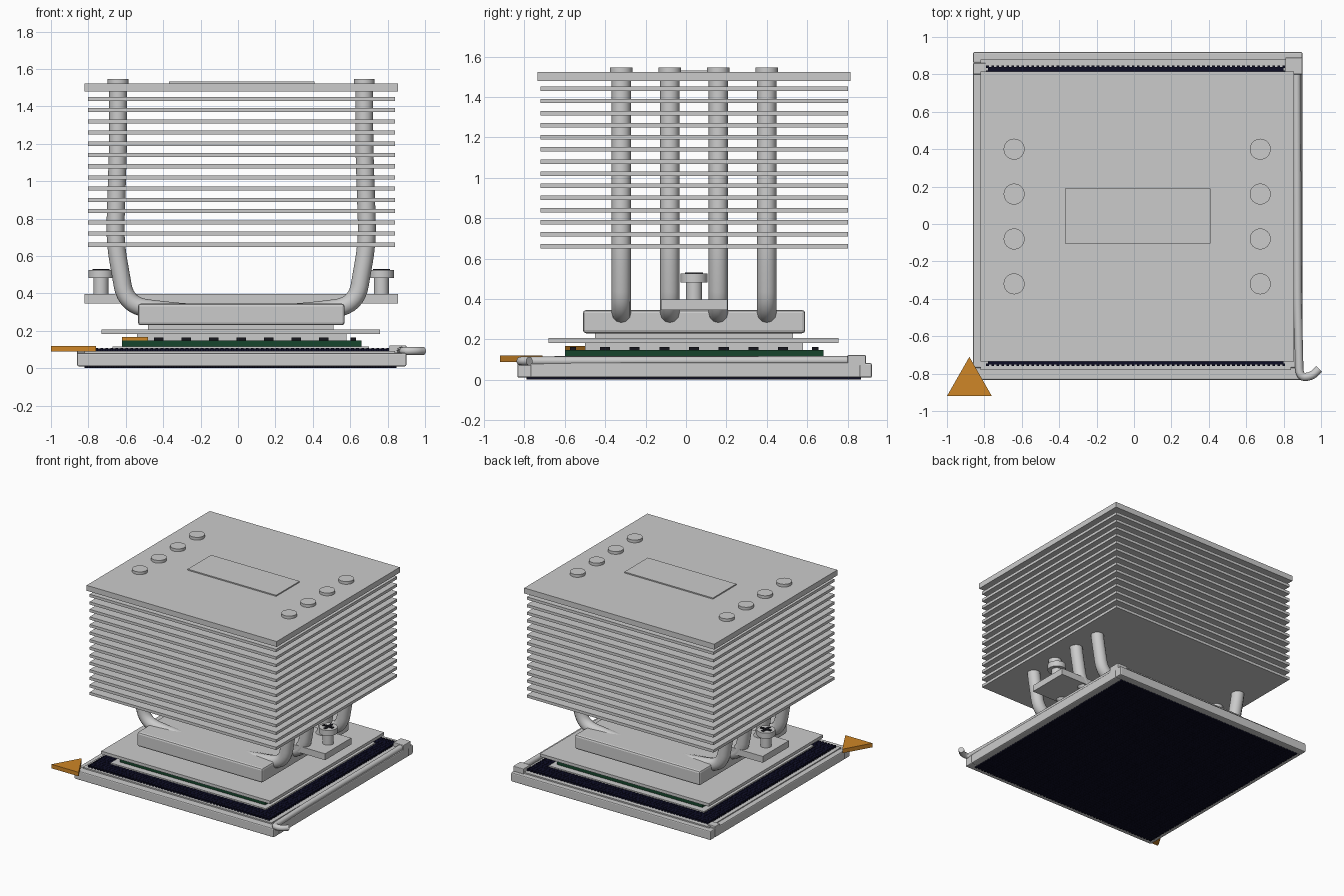
import bpy, bmesh, math
from mathutils import Vector

if "Cube" in bpy.data.objects:
    bpy.data.objects.remove(bpy.data.objects["Cube"])


def material(name, rgb):
    m = bpy.data.materials.new(name)
    m.use_nodes = True
    m.diffuse_color = (*rgb, 1)
    m.node_tree.nodes["Principled BSDF"].inputs["Base Color"].default_value = (*rgb, 1)
    return m


METAL = material("light grey metal", (0.6, 0.6, 0.6))
NAVY = material("dark navy contacts", (0.004, 0.004, 0.018))
GOLD = material("gold", (0.62, 0.24, 0.02))
GREEN = material("dark green board", (0.008, 0.06, 0.025))
BLACK = material("black", (0.008, 0.008, 0.012))


def finish(name, bm, mat, smooth=False):
    me = bpy.data.meshes.new(name)
    bmesh.ops.recalc_face_normals(bm, faces=bm.faces[:])
    bm.to_mesh(me)
    bm.free()
    ob = bpy.data.objects.new(name, me)
    bpy.context.collection.objects.link(ob)
    me.materials.append(mat)
    if smooth:
        bpy.ops.object.select_all(action="DESELECT")
        ob.select_set(True)
        bpy.context.view_layer.objects.active = ob
        bpy.ops.object.shade_smooth_by_angle(angle=math.radians(40))
    return ob


def box(name, x, y, z, mat=METAL, bevel=0):
    bm = bmesh.new()
    bmesh.ops.create_cube(bm, size=1)
    for v in bm.verts:
        v.co = [a + (b - a) * (c + 0.5) for (a, b), c in zip((x, y, z), v.co)]
    ob = finish(name, bm, mat)
    if bevel:
        mod = ob.modifiers.new("bevel", "BEVEL")
        mod.width, mod.segments = bevel, 2
    return ob


def cylinder(name, x, y, z, r, mat=METAL):
    bm = bmesh.new()
    bmesh.ops.create_cone(bm, cap_ends=True, segments=32, radius1=r, radius2=r,
                          depth=z[1] - z[0])
    bmesh.ops.translate(bm, verts=bm.verts[:], vec=(x, y, sum(z) / 2))
    return finish(name, bm, mat, True)


def triangle(name, points, z, mat):
    bm = bmesh.new()
    face = bm.faces.new([bm.verts.new((*p, z[0])) for p in points])
    ext = bmesh.ops.extrude_face_region(bm, geom=[face])["geom"]
    verts = [g for g in ext if isinstance(g, bmesh.types.BMVert)]
    bmesh.ops.translate(bm, verts=verts, vec=(0, 0, z[1] - z[0]))
    return finish(name, bm, mat)


def tube(name, points, r, rounding=0.0):
    # round off the corners of the path, then sweep a circle along it
    cu = bpy.data.curves.new(name, "CURVE")
    cu.dimensions = "3D"
    cu.bevel_depth, cu.bevel_resolution, cu.use_fill_caps = r, 4, True
    path = [Vector(p) for p in points]
    out = [path[0]]
    for a, b, c in zip(path, path[1:], path[2:]):
        p = b + (a - b).normalized() * min(rounding, (a - b).length / 2)
        q = b + (c - b).normalized() * min(rounding, (c - b).length / 2)
        for i in range(9):
            t = i / 8
            out.append(p * (1 - t) ** 2 + b * 2 * t * (1 - t) + q * t * t)
    out.append(path[-1])
    sp = cu.splines.new("POLY")
    sp.points.add(len(out) - 1)
    for pt, co in zip(sp.points, out):
        pt.co = (*co, 1)
    sp.use_smooth = True
    ob = bpy.data.objects.new(name, cu)
    bpy.context.collection.objects.link(ob)
    cu.materials.append(METAL)
    return ob


def contact_grid(name, x, y, z, count):
    # square field of small contacts around a solid core
    step = (x[1] - x[0]) / count, (y[1] - y[0]) / count
    ob = box(name, (x[0], x[0] + step[0] * 0.55), (y[0], y[0] + step[1] * 0.55), z, NAVY)
    for axis in (0, 1):
        mod = ob.modifiers.new("array", "ARRAY")
        mod.count = count
        mod.use_relative_offset = False
        mod.use_constant_offset = True
        mod.constant_offset_displace = [step[axis] if i == axis else 0 for i in range(3)]
    box(name + "_core", (x[0] + 0.01, x[1] - 0.02), (y[0] + 0.01, y[1] - 0.02),
        (z[0] + 0.002, z[1] - 0.002), NAVY)


CX, CY = 0.017, 0.04   # centre of the cooler

# socket
box("socket_body", (-0.82, 0.84), (-0.78, 0.88), (0.012, 0.092))
box("socket_front_rail", (-0.86, 0.9), (-0.835, -0.765), (0.01, 0.082), METAL, 0.008)
box("socket_back_rail", (-0.86, 0.9), (0.86, 0.92), (0.01, 0.082), METAL, 0.008)
box("socket_left_rail", (-0.86, -0.805), (-0.77, 0.865), (0.01, 0.085), METAL, 0.008)
box("socket_right_rail", (0.83, 0.9), (-0.77, 0.865), (0.01, 0.085), METAL, 0.008)
box("lever_hinge", (0.81, 0.9), (0.8, 0.89), (0.07, 0.122), METAL, 0.004)
box("left_hinge_stop", (-0.86, -0.79), (0.8, 0.86), (0.07, 0.1), METAL, 0.004)
contact_grid("bottom_contacts", (-0.82, 0.86), (-0.79, 0.88), (0, 0.014), 60)
contact_grid("top_contacts", (-0.79, 0.82), (-0.76, 0.86), (0.09, 0.108), 60)
tube("socket_lever", [(0.87, 0.82, 0.095), (0.875, -0.4, 0.093), (0.885, -0.82, 0.092),
                      (0.95, -0.815, 0.092), (0.99, -0.775, 0.092)], 0.022, 0.05)
triangle("corner_marker", [(-1, -0.92), (-0.76, -0.92), (-0.88, -0.71)], (0.088, 0.12), GOLD)

# processor
box("load_sheet", (-0.67, 0.7), (-0.65, 0.73), (0.105, 0.117))
box("processor_board", (-0.62, 0.66), (-0.6, 0.68), (0.117, 0.147), GREEN)
box("heat_spreader_skirt", (-0.54, 0.58), (-0.5, 0.58), (0.147, 0.182))
box("heat_spreader_lid", (-0.73, 0.76), (-0.68, 0.755), (0.182, 0.206))
triangle("board_marker", [(-0.62, -0.6), (-0.48, -0.6), (-0.62, -0.47)], (0.147, 0.168), GOLD)
for i in range(7):
    s = (i - 3) * 0.147
    for side in (-1, 1):
        x, y = CX + s, CY + side * 0.6
        box("edge_chip", (x - 0.025, x + 0.025), (y - 0.015, y + 0.015), (0.147, 0.163), BLACK)
        x, y = CX + side * 0.6, CY + s
        box("side_chip", (x - 0.015, x + 0.015), (y - 0.025, y + 0.025), (0.147, 0.163), BLACK)

# cooler base
box("base_foot", (-0.48, 0.51), (-0.45, 0.53), (0.206, 0.235))
box("cooler_base", (-0.535, 0.57), (-0.51, 0.59), (0.23, 0.345), METAL, 0.015)
box("mounting_bar", (-0.82, 0.855), (-0.125, 0.205), (0.345, 0.396))

# screws with cross slots
for side in (-1, 1):
    x = CX + side * 0.75
    cylinder("screw_post", x, CY, (0.39, 0.485), 0.04)
    cylinder("screw_head", x, CY, (0.482, 0.526), 0.067)
    box("screw_slot", (x - 0.045, x + 0.045), (CY - 0.011, CY + 0.011), (0.52, 0.531), BLACK)
    box("screw_cross_slot", (x - 0.011, x + 0.011), (CY - 0.045, CY + 0.045),
        (0.52, 0.53), BLACK)

# heat pipes
for i in range(4):
    y = -0.32 + i * 0.24
    for side in (-1, 1):
        def at(d, z):
            return (CX + side * d, y, z)
        tube("heat_pipe", [at(0.2, 0.292), at(0.38, 0.305), at(0.615, 0.335), at(0.675, 0.68),
                           at(0.658, 1.2), at(0.658, 1.53)], 0.048, 0.11)
        cylinder("pipe_cap", CX + side * 0.658, y, (1.515, 1.545), 0.056)

# fin stack
for i in range(14):
    z = 0.66 + i * 0.06
    box("fin", (-0.803, 0.84), (-0.72, 0.802), (z - 0.011, z + 0.011))
box("top_plate", (-0.82, 0.855), (-0.735, 0.815), (1.48, 1.523))
box("raised_badge_plate", (-0.37, 0.41), (-0.105, 0.19), (1.523, 1.532))
